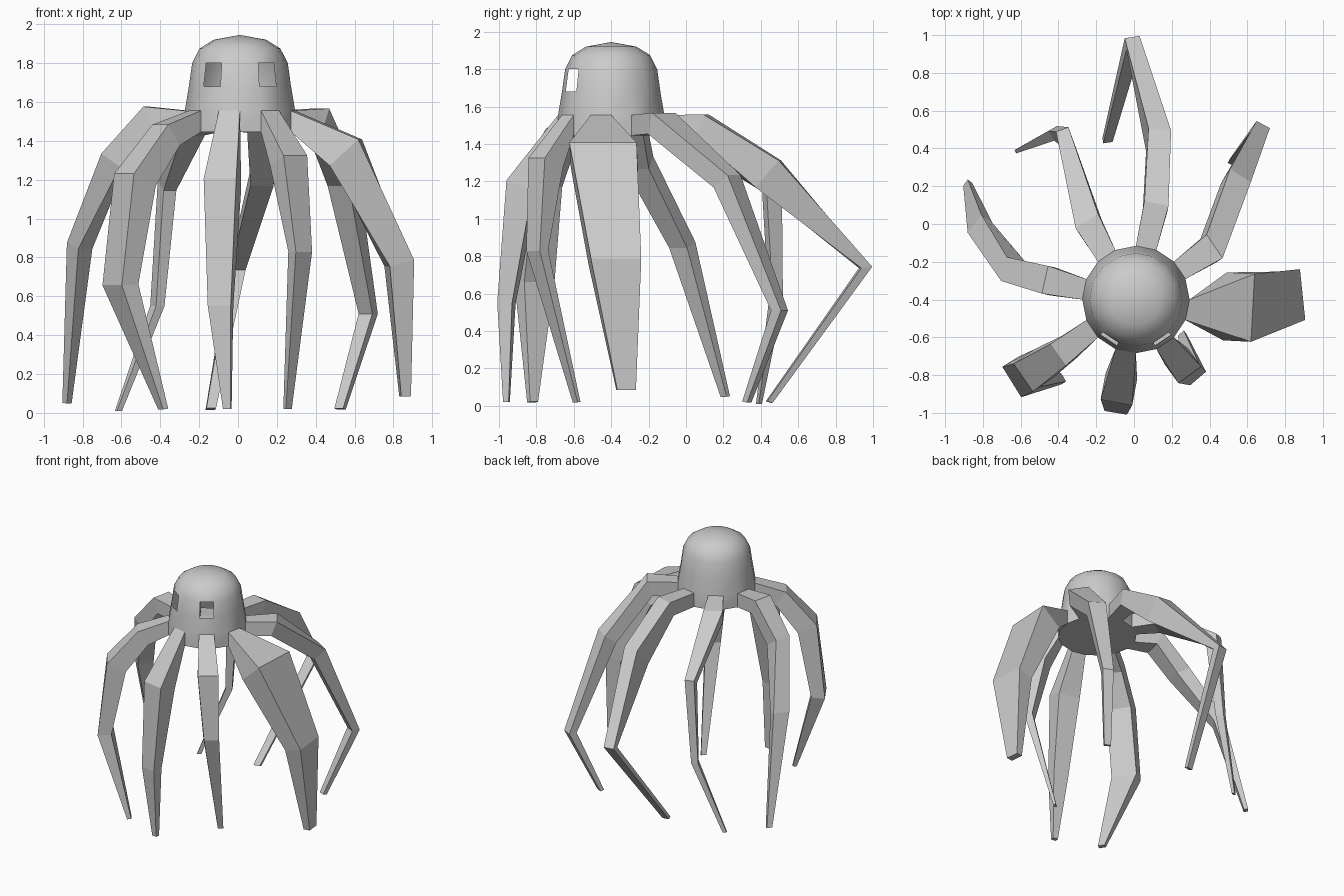
import bpy, bmesh
from math import sin, cos, radians
from mathutils import Vector

if "Cube" in bpy.data.objects:
    bpy.data.objects.remove(bpy.data.objects["Cube"])

CX, CY, SEG = 0.01, -0.40, 16
STEP = 360 / SEG
# head profile as (radius, height)
PROFILE = [(0.284, 1.445), (0.284, 1.555), (0.263, 1.68), (0.246, 1.80),
           (0.208, 1.875), (0.135, 1.92)]


def rim(i, r, z):
    a = radians(i * STEP)
    return Vector((CX + r * cos(a), CY + r * sin(a), z))


def finish(bm, name):
    bmesh.ops.recalc_face_normals(bm, faces=bm.faces)
    me = bpy.data.meshes.new(name)
    bm.to_mesh(me)
    bm.free()
    ob = bpy.data.objects.new(name, me)
    bpy.context.collection.objects.link(ob)
    return ob


def build_head():
    bm = bmesh.new()
    rings = [[bm.verts.new(rim(i, r, z)) for i in range(SEG)] for r, z in PROFILE]
    for k in range(len(rings) - 1):
        for i in range(SEG):
            leg_socket = k == 0 and i % 2 == 1
            eye = k == 2 and i in (10, 13)
            if leg_socket or eye:
                continue
            j = (i + 1) % SEG
            bm.faces.new((rings[k][i], rings[k][j], rings[k + 1][j], rings[k + 1][i]))
    # crown and flat underside
    top = bm.verts.new((CX, CY, 1.945))
    for i in range(SEG):
        bm.faces.new((rings[-1][i], rings[-1][(i + 1) % SEG], top))
    bm.faces.new(rings[0][::-1])
    ob = finish(bm, "head")
    bpy.context.view_layer.objects.active = ob
    ob.select_set(True)
    bpy.ops.object.shade_smooth_by_angle(angle=radians(40))
    ob.select_set(False)


def build_leg(name, i, sections):
    """Four-sided tube from rim facet i through (x, y, z, width, thickness)."""
    bm = bmesh.new()
    (r0, z0), (r1, z1) = PROFILE[:2]
    base = [rim(i, r1, z1), rim(i + 1, r1, z1), rim(i + 1, r0, z0), rim(i, r0, z0)]
    prev = [bm.verts.new(p) for p in base]
    pts = [sum(base, Vector()) / 4] + [Vector(s[:3]) for s in sections]
    a = radians((i + 0.5) * STEP)
    heading = Vector((cos(a), sin(a), 0))
    for k, (x, y, z, w, t) in enumerate(sections, 1):
        into = (pts[k] - pts[k - 1])
        last = k == len(sections)
        if last:
            out = Vector((0, 0, -1))
        else:
            out = (pts[k + 1] - pts[k]).normalized()
            heading = (Vector((into.x, into.y, 0)) + 0.2 * heading).normalized()
        side = Vector((-heading.y, heading.x, 0))
        normal = (into.normalized() + out).cross(side).normalized()
        ring = [bm.verts.new(pts[k] + side * (w / 2 * u) + normal * (t / 2 * v))
                for u, v in ((-1, 1), (1, 1), (1, -1), (-1, -1))]
        for c in range(4):
            d = (c + 1) % 4
            bm.faces.new((prev[c], prev[d], ring[d], ring[c]))
        prev = ring
    bm.faces.new(prev)
    finish(bm, name)


build_head()

# legs, each with its own knees and foot
build_leg("front_leg", 11, [
    (-0.08, -0.875, 1.18, 0.17, 0.15), (-0.09, -0.96, 0.55, 0.12, 0.08),
    (-0.055, -0.96, 0.02, 0.04, 0.03)])
build_leg("front_right_leg", 13, [
    (0.26, -0.75, 1.30, 0.15, 0.13), (0.32, -0.795, 0.83, 0.11, 0.06),
    (0.255, -0.585, 0.02, 0.04, 0.02)])
build_leg("right_leg", 15, [
    (0.555, -0.44, 1.34, 0.36, 0.20), (0.83, -0.38, 0.77, 0.27, 0.13),
    (0.86, -0.32, 0.085, 0.10, 0.05)])
build_leg("back_right_leg", 1, [
    (0.41, -0.13, 1.51, 0.15, 0.12), (0.54, 0.22, 1.20, 0.13, 0.11),
    (0.67, 0.50, 0.51, 0.08, 0.06), (0.525, 0.325, 0.02, 0.05, 0.03)])
build_leg("back_leg", 3, [
    (0.115, 0.09, 1.50, 0.13, 0.12), (0.13, 0.44, 1.24, 0.12, 0.19),
    (-0.005, 0.96, 0.74, 0.08, 0.06), (-0.14, 0.445, 0.02, 0.05, 0.03)])
build_leg("back_left_leg", 5, [
    (-0.24, 0.00, 1.48, 0.14, 0.11), (-0.365, 0.46, 1.17, 0.07, 0.10),
    (-0.415, 0.48, 0.55, 0.05, 0.06), (-0.615, 0.39, 0.01, 0.03, 0.02)])
build_leg("left_leg", 7, [
    (-0.45, -0.30, 1.52, 0.15, 0.12), (-0.64, -0.25, 1.30, 0.13, 0.12),
    (-0.815, -0.02, 0.86, 0.12, 0.08), (-0.88, 0.21, 0.05, 0.04, 0.03)])
build_leg("front_left_leg", 9, [
    (-0.37, -0.67, 1.43, 0.14, 0.13), (-0.53, -0.775, 1.20, 0.18, 0.15),
    (-0.605, -0.81, 0.66, 0.19, 0.10), (-0.385, -0.82, 0.02, 0.05, 0.03)])
